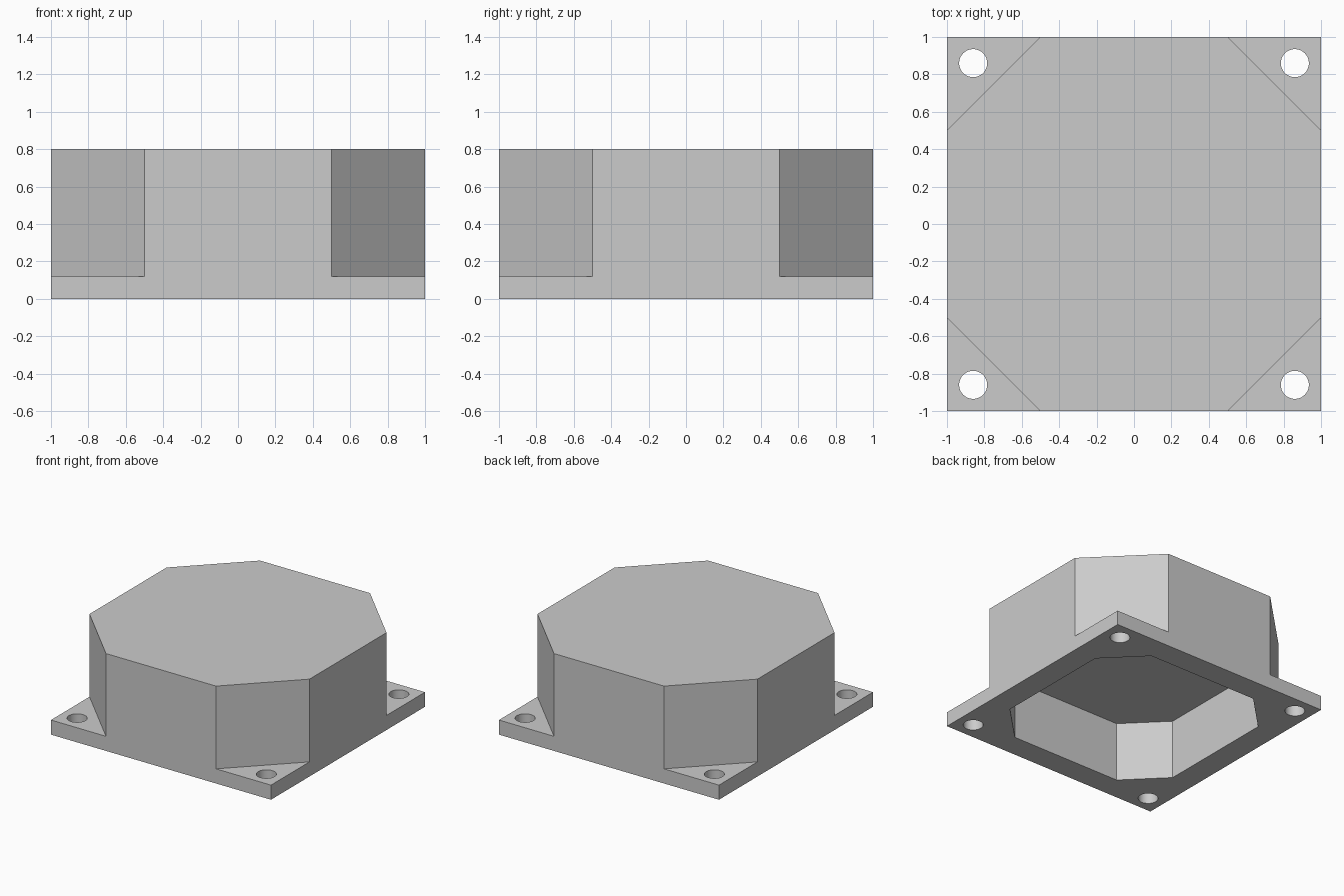
import bpy
import bmesh
from math import radians

HEIGHT = 0.8
PLATE = 0.12
DEPTH = 0.49
HOLE_POS, HOLE_RADIUS = 0.86, 0.075

old = bpy.data.objects.get("Cube")
if old:
    bpy.data.objects.remove(old, do_unlink=True)

# Plain grey for the whole part
grey = bpy.data.materials.new("plain_grey")
grey.use_nodes = True
colour = (0.6, 0.6, 0.6, 1)
grey.diffuse_color = colour
grey.node_tree.nodes["Principled BSDF"].inputs["Base Color"].default_value = colour


def prism(name, outline, low, high):
    """Extrude a flat outline from low to high."""
    bm = bmesh.new()
    base = bm.faces.new([bm.verts.new((x, y, low)) for x, y in outline])
    top = bmesh.ops.extrude_face_region(bm, geom=[base])["geom"]
    verts = [v for v in top if isinstance(v, bmesh.types.BMVert)]
    bmesh.ops.translate(bm, verts=verts, vec=(0, 0, high - low))
    bmesh.ops.recalc_face_normals(bm, faces=bm.faces)
    mesh = bpy.data.meshes.new(name)
    bm.to_mesh(mesh)
    bm.free()
    mesh.materials.append(grey)
    obj = bpy.data.objects.new(name, mesh)
    bpy.context.collection.objects.link(obj)
    return obj


def octagon(side, corner):
    """Square of half-width side with its corners cut back to corner."""
    s, c = side, corner
    return [(s, -c), (s, c), (c, s), (-c, s), (-s, c), (-s, -c), (-c, -s), (c, -s)]


def boolean(target, tool, operation):
    """Apply a boolean and remove the tool."""
    tool.hide_render = True
    mod = target.modifiers.new(operation, "BOOLEAN")
    mod.operation = operation
    mod.solver = "EXACT"
    mod.object = tool
    bpy.context.view_layer.objects.active = target
    bpy.ops.object.modifier_apply(modifier=mod.name)
    bpy.data.objects.remove(tool, do_unlink=True)


# Square flange joined to the octagonal body
housing = prism("housing", [(-1, -1), (1, -1), (1, 1), (-1, 1)], 0, PLATE)
boolean(housing, prism("body", octagon(1, 0.5), 0, HEIGHT), "UNION")

# Octagonal cavity open at the bottom
boolean(housing, prism("cavity", octagon(0.8, 0.5), -0.1, DEPTH), "DIFFERENCE")

# Screw hole in each corner of the flange
for sx in (-1, 1):
    for sy in (-1, 1):
        bpy.ops.mesh.primitive_cylinder_add(
            vertices=48, radius=HOLE_RADIUS, depth=0.5,
            location=(sx * HOLE_POS, sy * HOLE_POS, PLATE / 2))
        cutter = bpy.context.object
        cutter.data.materials.append(grey)
        boolean(housing, cutter, "DIFFERENCE")

# Smooth hole walls, crisp edges everywhere else
bpy.ops.object.select_all(action="DESELECT")
housing.select_set(True)
bpy.context.view_layer.objects.active = housing
bpy.ops.object.shade_smooth_by_angle(angle=radians(30))
